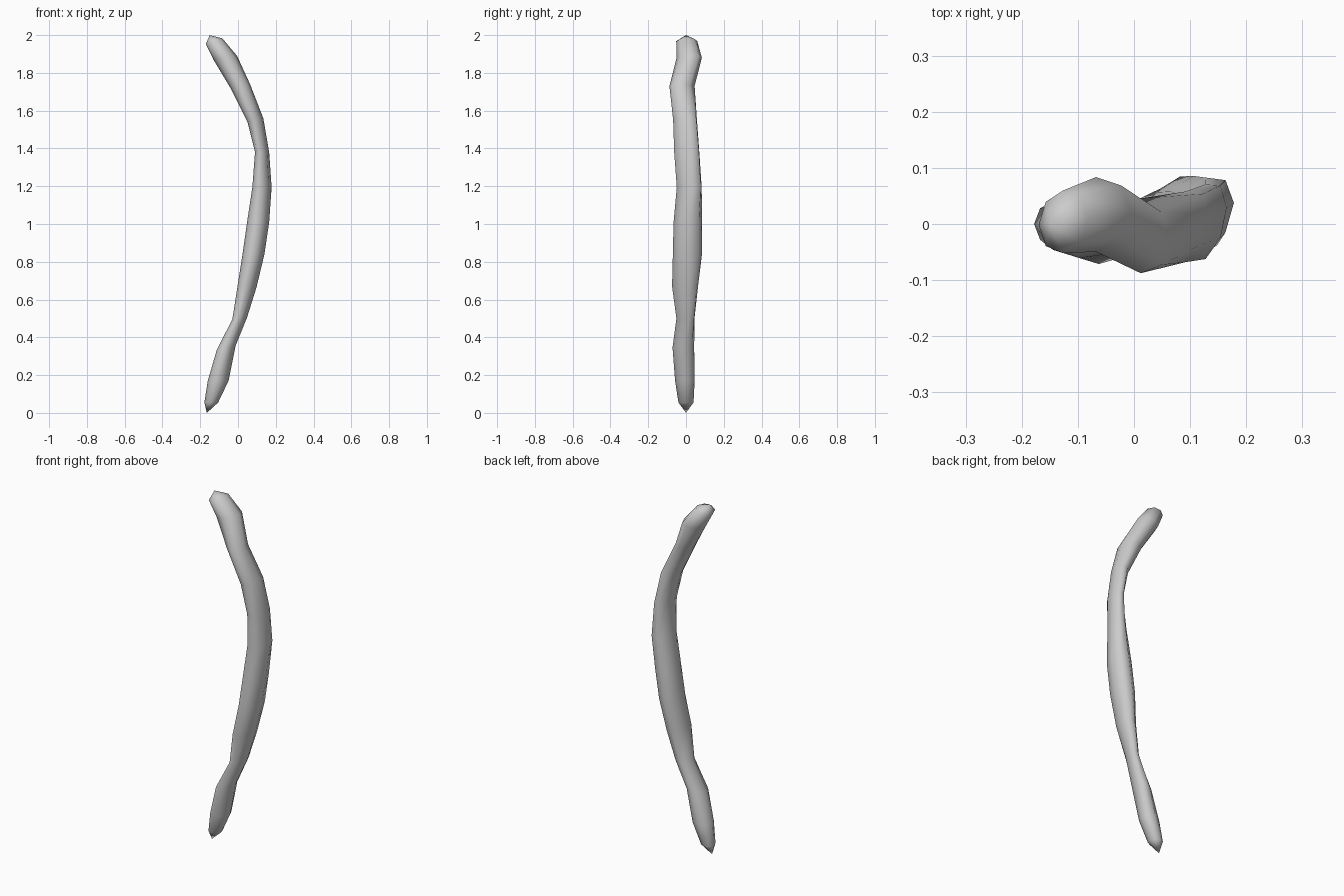
import bpy, bmesh
from math import sin, cos, asin, tau

SIDES = 8
# ring stations: z, left x, right x, front y, back y, diagonal skew, z tilt (right minus left)
rings = [
    (0.055, -0.178, -0.105, -0.040, 0.040, 0.0, 0.0),
    (0.17, -0.160, -0.050, -0.058, 0.046, 0.1, 0.0),
    (0.345, -0.112, -0.013, -0.072, 0.044, 0.15, 0.02),
    (0.50, -0.030, 0.048, -0.054, 0.048, 0.35, 0.01),
    (0.67, -0.002, 0.098, -0.076, 0.066, 0.25, -0.01),
    (0.84, 0.024, 0.140, -0.070, 0.085, 0.1, 0.0),
    (1.01, 0.048, 0.165, -0.066, 0.086, 0.1, 0.0),
    (1.195, 0.076, 0.178, -0.052, 0.086, 0.3, 0.0),
    (1.38, 0.090, 0.165, -0.067, 0.075, 0.35, 0.0),
    (1.55, 0.050, 0.134, -0.071, 0.061, 0.3, 0.02),
    (1.73, -0.040, 0.064, -0.088, 0.046, -0.1, 0.02),
    (1.88, -0.130, -0.005, -0.050, 0.084, 0.1, 0.02),
    (1.968, -0.170, -0.083, -0.052, 0.060, 0.1, 0.03),
]

# loft the bent stick through the rings
bm = bmesh.new()
loops = []
for z, x0, x1, y0, y1, skew, tilt in rings:
    s = asin(skew)
    loop = []
    for i in range(SIDES):
        t = tau * i / SIDES
        x = (x0 + x1) / 2 + (x1 - x0) / 2 * cos(t)
        y = (y0 + y1) / 2 + (y1 - y0) / 2 * sin(t + s)
        loop.append(bm.verts.new((x, y, z + tilt / 2 * cos(t))))
    loops.append(loop)
for a, b in zip(loops, loops[1:]):
    for i in range(SIDES):
        j = (i + 1) % SIDES
        bm.faces.new((a[i], a[j], b[j], b[i]))

# pointed lower end and blunt upper end
for loop, tip in ((loops[0], (-0.165, 0, 0)), (loops[-1], (-0.150, 0.0, 2.0))):
    v = bm.verts.new(tip)
    for i in range(SIDES):
        bm.faces.new((loop[i], loop[(i + 1) % SIDES], v))
bmesh.ops.recalc_face_normals(bm, faces=bm.faces)

mesh = bpy.data.meshes.new("bent_stick")
bm.to_mesh(mesh)
bm.free()
stick = bpy.data.objects.new("bent_stick", mesh)
bpy.context.collection.objects.link(stick)
for p in mesh.polygons:
    p.use_smooth = True
